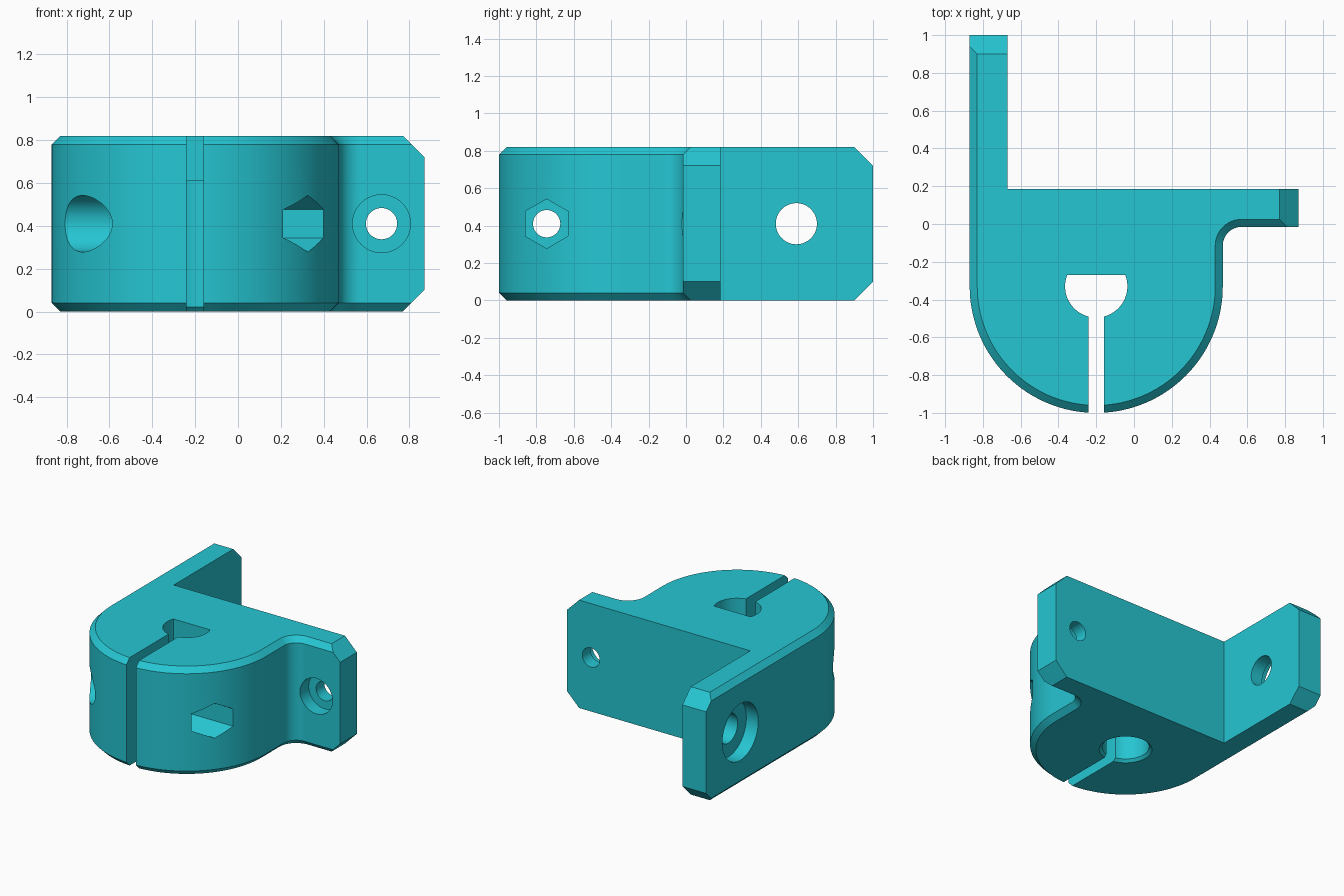
import bpy, bmesh, math

if "Cube" in bpy.data.objects:
    bpy.data.objects.remove(bpy.data.objects["Cube"])

H = 0.82          # bracket height
MID = H / 2       # height of all cross holes
CX, CY = -0.20, -0.33   # shaft centre

teal = bpy.data.materials.new("teal plastic")
teal.diffuse_color = (0.019, 0.565, 0.65, 1)
teal.use_nodes = True
teal.node_tree.nodes["Principled BSDF"].inputs["Base Color"].default_value = teal.diffuse_color


def loft(name, rings):
    """Closed solid through rings of equally many points."""
    bm = bmesh.new()
    loops = [[bm.verts.new(p) for p in ring] for ring in rings]
    n = len(loops[0])
    for a, b in zip(loops, loops[1:]):
        for i in range(n):
            j = (i + 1) % n
            bm.faces.new((a[i], a[j], b[j], b[i]))
    bm.faces.new(loops[0][::-1])
    bm.faces.new(loops[-1])
    bmesh.ops.recalc_face_normals(bm, faces=bm.faces)
    me = bpy.data.meshes.new(name)
    bm.to_mesh(me)
    bm.free()
    ob = bpy.data.objects.new(name, me)
    ob.data.materials.append(teal)
    bpy.context.collection.objects.link(ob)
    return ob


def arc(cx, cy, r, a0, a1, n):
    return [(cx + r * math.cos(math.radians(a0 + (a1 - a0) * i / n)),
             cy + r * math.sin(math.radians(a0 + (a1 - a0) * i / n)))
            for i in range(n + 1)]


def prism(axis, pts, lo, hi):
    """Extrude a 2D outline along x (outline y,z), y (outline x,z) or z (outline x,y)."""
    put = {"x": lambda p, t: (t, p[0], p[1]),
           "y": lambda p, t: (p[0], t, p[1]),
           "z": lambda p, t: (p[0], p[1], t)}[axis]
    return loft("cutter", [[put(p, t) for p in pts] for t in (lo, hi)])


def bore(axis, c, r, lo, hi, n=64, phase=0):
    return prism(axis, arc(c, MID, r, phase, phase + 360, n)[:-1], lo, hi)


def box(x0, x1, y0, y1, z0, z1):
    return prism("z", [(x0, y0), (x1, y0), (x1, y1), (x0, y1)], z0, z1)


def cut(target, cutter):
    mod = target.modifiers.new("cut", "BOOLEAN")
    mod.operation = "DIFFERENCE"
    mod.solver = "EXACT"
    mod.object = cutter
    bpy.context.view_layer.objects.active = target
    bpy.ops.object.modifier_apply(modifier=mod.name)
    bpy.data.objects.remove(cutter)


def outline(c):
    """Plan outline; c insets the outer edges but not the two inner corner walls."""
    pts = [(-0.67, 0.185), (-0.67, 1.0), (-0.87 + c, 1.0)]
    pts += arc(CX, CY, 0.67 - c, 180, 360, 72)
    pts += arc(0.57, -0.115, 0.10 + c, 180, 90, 18)
    pts += [(0.87, -0.015 + c), (0.87, 0.185)]
    return pts


# Bracket body with chamfered top and bottom rims
body = loft("clamp_bracket", [[(x, y, z) for x, y in outline(c)]
                              for c, z in ((0.04, 0), (0, 0.04), (0, H - 0.04), (0.04, H))])

# Cut corners at the ends of the tab and the long arm
for flip in (False, True):
    for axis, end, lo, hi in (("y", 0.87, -0.4, 0.4), ("x", 1.0, -1.0, -0.5)):
        tri = [(end - 0.2, H + 0.1), (end + 0.1, H + 0.1), (end + 0.1, H - 0.2)]
        if flip:
            tri = [(a, H - b) for a, b in tri]
        cut(body, prism(axis, tri, lo, hi))

# Shaft hole: flared at the bottom, D-shaped near the top
shaft = loft("cutter", [[(x, y, z) for x, y in arc(CX, CY, r, 0, 360, 64)[:-1]]
                        for r, z in ((0.205, -0.02), (0.165, 0.02), (0.165, 1.0))])
cut(shaft, box(-0.6, 0.2, -0.27, 0.1, 0.61, 1.2))
cut(body, shaft)

# Clamping slot
cut(body, box(-0.24, -0.16, -1.2, CY, -0.1, 1.0))

# Clamp screw: through hole, round head pocket, hexagonal nut pocket
cut(body, bore("x", -0.745, 0.073, -1.1, 1.1, 48))
cut(body, bore("x", -0.745, 0.132, -1.1, -0.44))
cut(body, bore("x", -0.745, 0.132, 0.04, 1.1, 6, 90))

# Tab hole with counterbore in front
cut(body, bore("y", 0.67, 0.073, -0.3, 0.4, 48))
cut(body, bore("y", 0.67, 0.135, -0.3, 0.085))

# Arm hole with counterbore on the outside
cut(body, bore("x", 0.59, 0.11, -1.1, -0.5))
cut(body, bore("x", 0.59, 0.215, -1.1, -0.77))

bpy.ops.object.select_all(action="DESELECT")
body.select_set(True)
bpy.context.view_layer.objects.active = body
bpy.ops.object.shade_smooth_by_angle(angle=math.radians(30))
